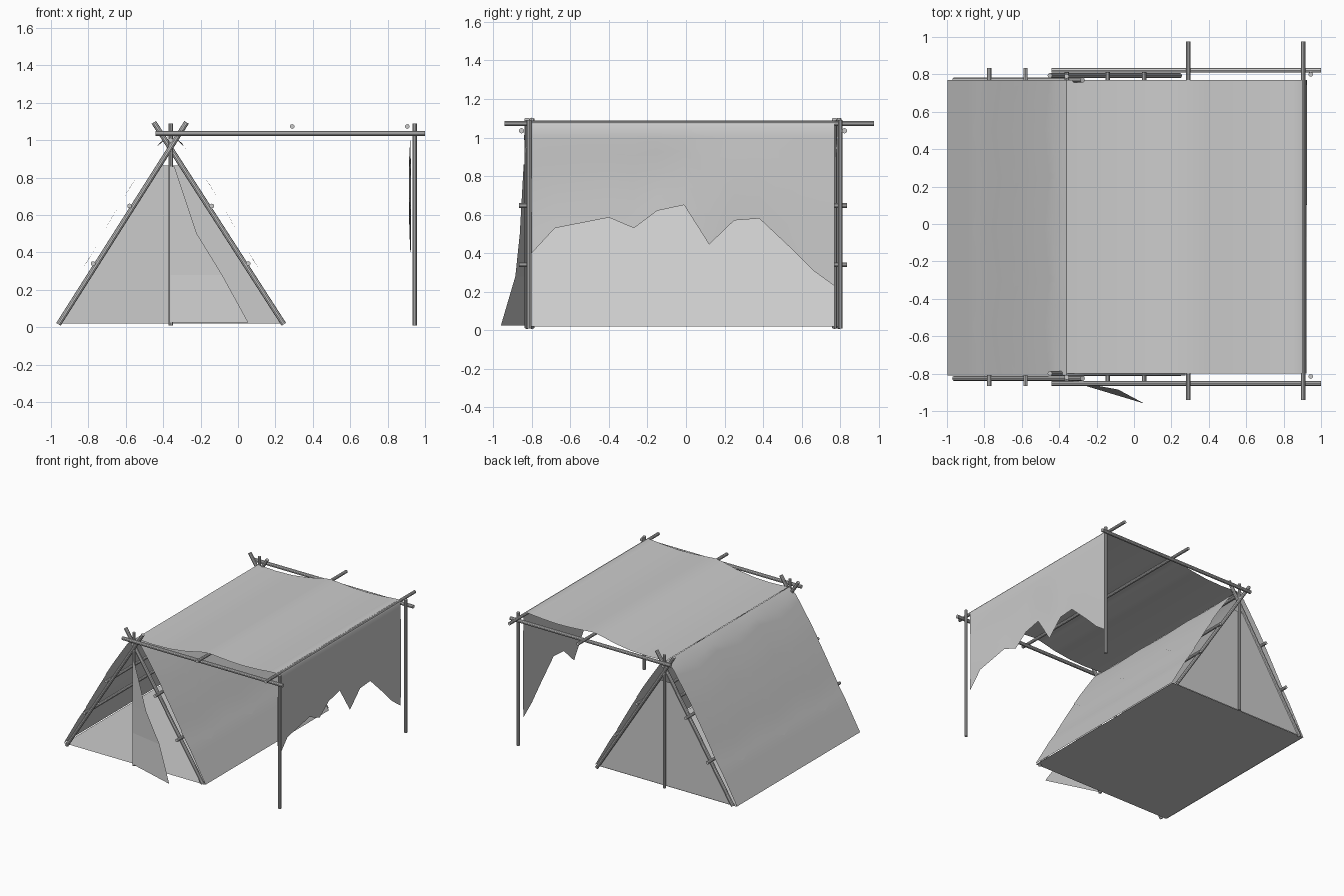
import bpy, math
from mathutils import Vector

if "Cube" in bpy.data.objects:
    bpy.data.objects.remove(bpy.data.objects["Cube"])

RIDGE = -0.36
Y0, Y1 = -0.81, 0.77


def make_mesh(name, verts, faces, smooth=False):
    me = bpy.data.meshes.new(name)
    me.from_pydata(verts, [], faces)
    ob = bpy.data.objects.new(name, me)
    bpy.context.collection.objects.link(ob)
    for p in me.polygons:
        p.use_smooth = smooth
    return ob


def rod(name, a, b, r=0.0125):
    a, b = Vector(a), Vector(b)
    d = b - a
    bpy.ops.mesh.primitive_cylinder_add(vertices=10, radius=r, depth=d.length, location=(a + b) / 2)
    ob = bpy.context.object
    ob.name = name
    ob.rotation_euler = d.to_track_quat('Z', 'Y').to_euler()
    bpy.ops.object.shade_smooth_by_angle()


def lerp(table, t):
    # piecewise linear lookup in a list of (t, value)
    for (a, u), (b, v) in zip(table, table[1:]):
        if t <= b:
            return u + (v - u) * max(0, t - a) / (b - a)
    return table[-1][1]


def sheet(name, ys, column, smooth=True):
    # cloth grid: column(y) gives the points down one column
    cols = [column(y) for y in ys]
    n = len(cols[0])
    verts = [p for c in cols for p in c]
    faces = [(i * n + j, i * n + j + 1, (i + 1) * n + j + 1, (i + 1) * n + j)
             for i in range(len(ys) - 1) for j in range(n - 1)]
    return make_mesh(name, verts, faces, smooth)


# A-frame ends: crossed poles, centre pole, side beam and canopy post
for end, yl, yr, yc, yb, yp in (("front", -0.825, -0.80, -0.82, -0.853, -0.815),
                                ("back", 0.77, 0.793, 0.79, 0.822, 0.80)):
    rod(end + "_left_pole", (-0.96, yl, 0.015), (-0.275, yl, 1.095), 0.014)
    rod(end + "_right_pole", (0.245, yr, 0.015), (-0.45, yr, 1.095), 0.014)
    rod(end + "_centre_pole", (RIDGE, yc, 0.01), (RIDGE, yc, 1.09))
    rod(end + "_canopy_beam", (-0.44, yb, 1.035), (1.0, yb, 1.035), 0.014)
    rod(end + "_canopy_post", (0.945, yp, 0.01), (0.945, yp, 1.09))

# Cross rods on the slopes, the ridge and under the canopy
for s, side in ((-1, "left"), (1, "right")):
    rod(side + "_upper_slope_rod", (RIDGE + s * 0.22, -0.865, 0.648), (RIDGE + s * 0.22, 0.835, 0.648))
    rod(side + "_lower_slope_rod", (RIDGE + s * 0.415, -0.865, 0.34), (RIDGE + s * 0.415, 0.835, 0.34))
rod("ridge_rod", (RIDGE, -0.84, 1.0), (RIDGE, 0.81, 1.0))
rod("canopy_middle_rod", (0.29, -0.94, 1.073), (0.29, 0.975, 1.073))
rod("canopy_outer_rod", (0.905, -0.94, 1.073), (0.905, 0.975, 1.073))

# Slope cloth: three ragged overlapping layers per side
SLOPE = [(0.02, 0.64), (0.26, 0.505), (0.36, 0.44), (0.57, 0.32),
         (0.77, 0.2), (0.92, 0.1), (1.0, 0.045), (1.03, 0.0)]
ZAG = [Y0, -0.68, -0.55, -0.43, -0.3, -0.165, -0.03, 0.11, 0.25, 0.375, 0.5, 0.635, Y1]


def ragged(low, high):
    mid = low + (high - low) * 0.45
    return lambda y: (high, mid, low, mid)[min(range(len(ZAG)), key=lambda k: abs(ZAG[k] - y)) % 4]


for s, side in ((-1, "left"), (1, "right")):
    for k, (name, top, bottom) in enumerate((("lower", 0.4, lambda y: 0.02),
                                             ("middle", 0.69, ragged(0.26, 0.36)),
                                             ("upper", 1.03, ragged(0.51, 0.67)))):
        def column(y):
            pts = []
            for i in range(9):
                z = bottom(y) + (top - bottom(y)) * i / 8
                pts.append((RIDGE + s * (lerp(SLOPE, z) + 0.004 * (k - 1) * (z < 1.0)), y, z))
            return pts
        sheet(side + "_" + name + "_slope_cloth", ZAG, column)

# Sagging canopy cloth rolling over the outer rod into the torn hanging flap
TOP = [(RIDGE, 1.033), (-0.2, 1.025), (-0.05, 1.03), (0.1, 1.05), (0.22, 1.078), (0.29, 1.089),
       (0.38, 1.082), (0.5, 1.073), (0.62, 1.07), (0.75, 1.076), (0.85, 1.085), (0.895, 1.088),
       (0.912, 1.08), (0.92, 1.065), (0.921, 1.0)]
TEAR = [(-0.8, 0.40), (-0.68, 0.53), (-0.4, 0.585), (-0.27, 0.53), (-0.15, 0.62), (-0.01, 0.65),
        (0.12, 0.445), (0.25, 0.57), (0.38, 0.58), (0.55, 0.42), (0.66, 0.31), (0.77, 0.23)]


def canopy_column(y):
    pts = [(x, y, z) for x, z in TOP]
    end = lerp(TEAR, y)
    for i in range(1, 6):
        z = 1.0 + (end - 1.0) * i / 5
        pts.append((0.921 - 0.008 * math.sin(i / 5 * math.pi) * (1 if y < 0 else -0.5), y, z))
    return pts


sheet("canopy_cloth", [t[0] for t in TEAR], canopy_column)

# Back wall and ground sheet
make_mesh("back_wall_cloth", [(-0.955, Y1, 0.02), (0.24, Y1, 0.02), (-0.31, Y1, 0.865), (-0.41, Y1, 0.865)],
          [(0, 1, 2, 3)])
make_mesh("ground_sheet", [(-0.99, Y0, 0.018), (0.27, Y0, 0.018), (0.27, Y1, 0.018), (-0.99, Y1, 0.018)],
          [(0, 1, 2, 3)])

# Door flap, fastened along the centre pole and swung slightly out
DOOR = [(0.86, -0.34, -0.842), (0.5, -0.22, -0.862), (0.28, -0.085, -0.885), (0.025, 0.055, -0.96)]
verts = [p for z, x, y in DOOR for p in ((RIDGE, -0.835, z), (x, y, z))]
make_mesh("door_flap", verts, [(2 * i, 2 * i + 1, 2 * i + 3, 2 * i + 2) for i in range(3)])
